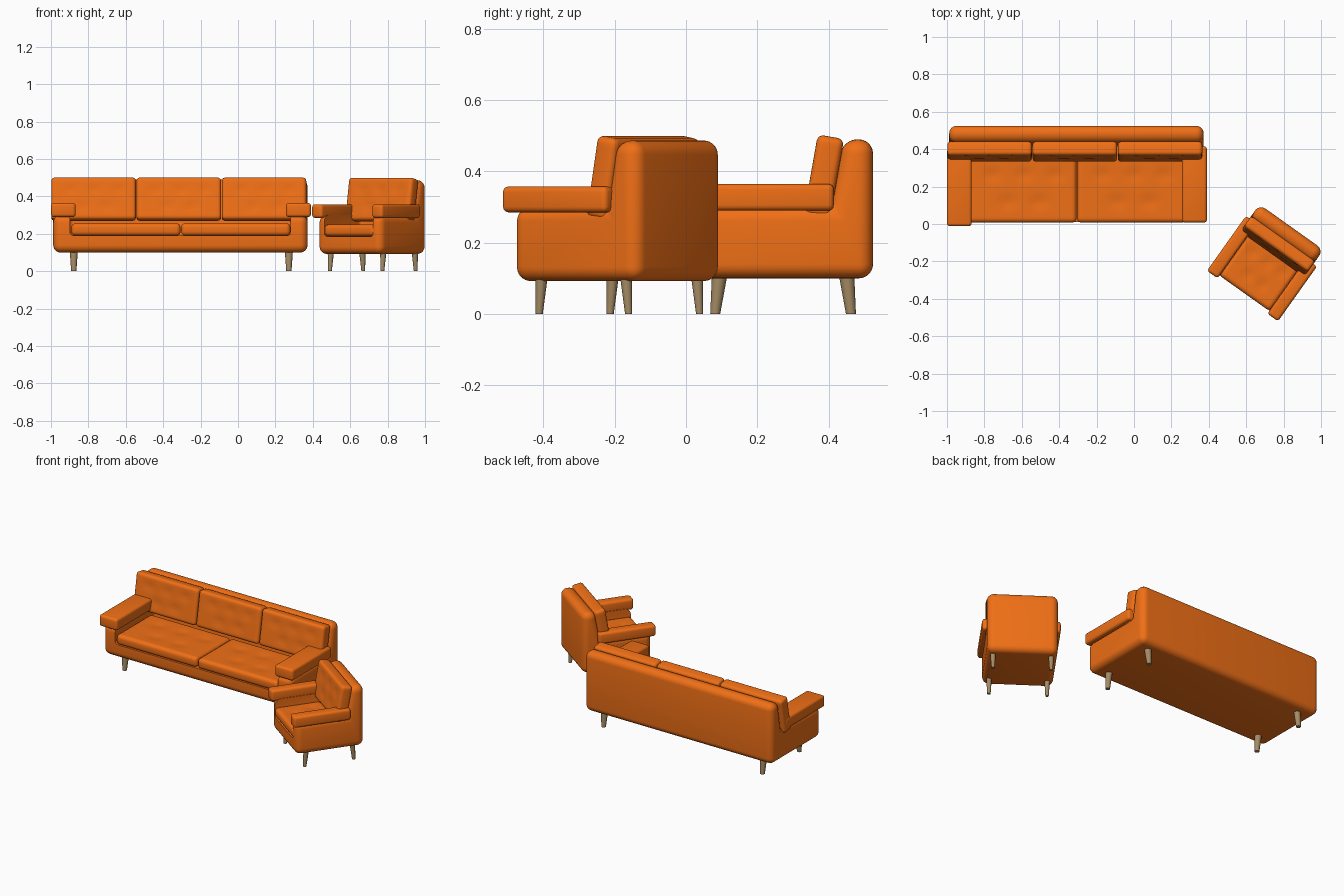
import bpy, bmesh, math
from mathutils import Matrix, Vector

if "Cube" in bpy.data.objects:
    bpy.data.objects.remove(bpy.data.objects["Cube"])

def material(name, color):
    m = bpy.data.materials.new(name)
    m.diffuse_color = color
    m.use_nodes = True
    m.node_tree.nodes["Principled BSDF"].inputs["Base Color"].default_value = m.diffuse_color
    return m

ORANGE = material("orange_leather", (0.87, 0.16, 0.008, 1))
WOOD = material("light_wood", (0.38, 0.26, 0.13, 1))

def finish(bm, name, matrix, mat, smooth=True):
    bmesh.ops.transform(bm, matrix=matrix, verts=bm.verts)
    bmesh.ops.recalc_face_normals(bm, faces=bm.faces)
    me = bpy.data.meshes.new(name)
    bm.to_mesh(me)
    bm.free()
    ob = bpy.data.objects.new(name, me)
    bpy.context.collection.objects.link(ob)
    me.materials.append(mat)
    if smooth:
        shade(ob)
    return ob

def activate(ob):
    bpy.ops.object.select_all(action='DESELECT')
    ob.select_set(True)
    bpy.context.view_layer.objects.active = ob

def shade(ob):
    activate(ob)
    bpy.ops.object.shade_smooth_by_angle(angle=math.radians(40))

def round_box(size, radius, segments=4):
    bm = bmesh.new()
    bmesh.ops.create_cube(bm, size=1)
    bmesh.ops.scale(bm, vec=size, verts=bm.verts)
    bmesh.ops.bevel(bm, geom=bm.edges[:], offset=radius, segments=segments,
                    profile=0.5, affect='EDGES', clamp_overlap=True)
    return bm

def cushion(size, radius, depth=0.007):
    """Rounded pad lying flat, with soft staggered tufts on its top."""
    bm = round_box(size, radius)
    sx, sy, sz = size
    for axis, s in ((0, sx), (1, sy)):
        n = max(10, int(s / 0.022))
        for i in range(1, n):
            d = Vector((0, 0, 0))
            d[axis] = 1
            bmesh.ops.bisect_plane(bm, geom=bm.verts[:] + bm.edges[:] + bm.faces[:],
                                   dist=1e-5, plane_co=d * ((i / n - 0.5) * s * 0.94), plane_no=d)
    tufts = [(-.27, .2), (.02, .2), (.3, .2), (-.13, -.2), (.16, -.2)]
    for v in bm.verts:
        if v.co.z > sz / 2 - 0.001:
            dent = sum(math.exp(-((v.co.x / sx - a) ** 2 / .006 + (v.co.y / sy - b) ** 2 / .008))
                       for a, b in tufts)
            v.co.z -= depth * dent
    return bm

def body(name, M, half, front, back, bottom, top, inner, seat_z, wall_y):
    # stepped side profile extruded across the width, rounded, then hollowed for the seat
    prof = [(front, bottom), (back, bottom), (back, top), (back - .085, top),
            (back - .115, .30), (front, .30)]
    bm = bmesh.new()
    f = bm.faces.new([bm.verts.new((-half, y, z)) for y, z in prof])
    ext = bmesh.ops.extrude_face_region(bm, geom=[f])
    vs = [g for g in ext['geom'] if isinstance(g, bmesh.types.BMVert)]
    bmesh.ops.translate(bm, vec=(2 * half, 0, 0), verts=vs)
    bmesh.ops.recalc_face_normals(bm, faces=bm.faces)
    bmesh.ops.bevel(bm, geom=bm.edges[:], offset=.04, segments=6, profile=0.5,
                    affect='EDGES', clamp_overlap=True)
    ob = finish(bm, name, M, ORANGE, False)
    cut_front = front - .2
    bm = round_box((2 * inner, wall_y - cut_front, .4), .02)
    cutter = finish(bm, name + "_cutter",
                    M @ Matrix.Translation((0, (wall_y + cut_front) / 2, seat_z + .2)), ORANGE, False)
    cutter.hide_render = True
    activate(ob)
    mod = ob.modifiers.new("hollow", 'BOOLEAN')
    mod.operation = 'DIFFERENCE'
    mod.solver = 'EXACT'
    mod.object = cutter
    bpy.ops.object.modifier_apply(modifier=mod.name)
    bpy.data.objects.remove(cutter)
    shade(ob)

def legs(name, M, xs, ys, height, r_low, r_top, splay):
    for x in xs:
        for i, y in enumerate(ys):
            bm = bmesh.new()
            h = height + .015
            bmesh.ops.create_cone(bm, cap_ends=True, segments=20, radius1=r_low, radius2=r_top, depth=h)
            for v in bm.verts:
                if v.co.z < 0:
                    v.co.y += splay * (-1 if i == 0 else 1)
            where = ("front" if i == 0 else "back") + ("_left" if x == xs[0] else "_right")
            finish(bm, f"{name}_leg_{where}", M @ Matrix.Translation((x, y, h / 2)), WOOD)

def seats(name, M, x0, x1, n, y0, y1, z0, z1):
    w = (x1 - x0) / n
    for i in range(n):
        bm = cushion((w - .004, y1 - y0, z1 - z0), .022)
        finish(bm, f"{name}_seat_cushion_{i + 1}",
               M @ Matrix.Translation((x0 + w * (i + .5), (y0 + y1) / 2, (z0 + z1) / 2)), ORANGE)

def backs(name, M, x0, x1, n, y, z, height, thick):
    w = (x1 - x0) / n
    stand = Matrix.Rotation(math.radians(80), 4, 'X')
    for i in range(n):
        bm = cushion((w - .004, height, thick), .018, .006)
        finish(bm, f"{name}_back_cushion_{i + 1}",
               M @ Matrix.Translation((x0 + w * (i + .5), y, z)) @ stand, ORANGE)

def arm(name, M, x0, x1, y0, y1, z0, z1):
    bm = round_box((x1 - x0, y1 - y0, z1 - z0), .016)
    finish(bm, name, M @ Matrix.Translation(((x0 + x1) / 2, (y0 + y1) / 2, (z0 + z1) / 2)), ORANGE)

# long sofa
S = Matrix.Translation((-.308, 0, 0))
body("sofa_body", S, .68, .012, .525, .10, .49, .59, .19, .425)
seats("sofa", S, -.585, .59, 2, .008, .37, .19, .256)
backs("sofa", S, -.692, .675, 3, .387, .385, .228, .075)
arm("sofa_arm_left", S, -.692, -.56, -.012, .40, .29, .365)
arm("sofa_arm_right", S, .565, .698, .008, .415, .29, .365)
legs("sofa", S, (-.57, .58), (.095, .45), .10, .014, .022, .013)

# armchair, turned towards the sofa
C = Matrix.Translation((.58, -.385, 0)) @ Matrix.Rotation(math.radians(-35.4), 4, 'Z')
body("armchair_body", C, .21, .02, .452, .092, .487, .16, .185, .36)
seats("armchair", C, -.168, .168, 1, .018, .31, .187, .25)
backs("armchair", C, -.212, .212, 1, .325, .382, .232, .07)
arm("armchair_arm_left", C, -.233, -.163, 0, .36, .285, .358)
arm("armchair_arm_right", C, .163, .233, 0, .36, .285, .358)
legs("armchair", C, (-.172, .172), (.098, .388), .092, .010, .017, .009)
